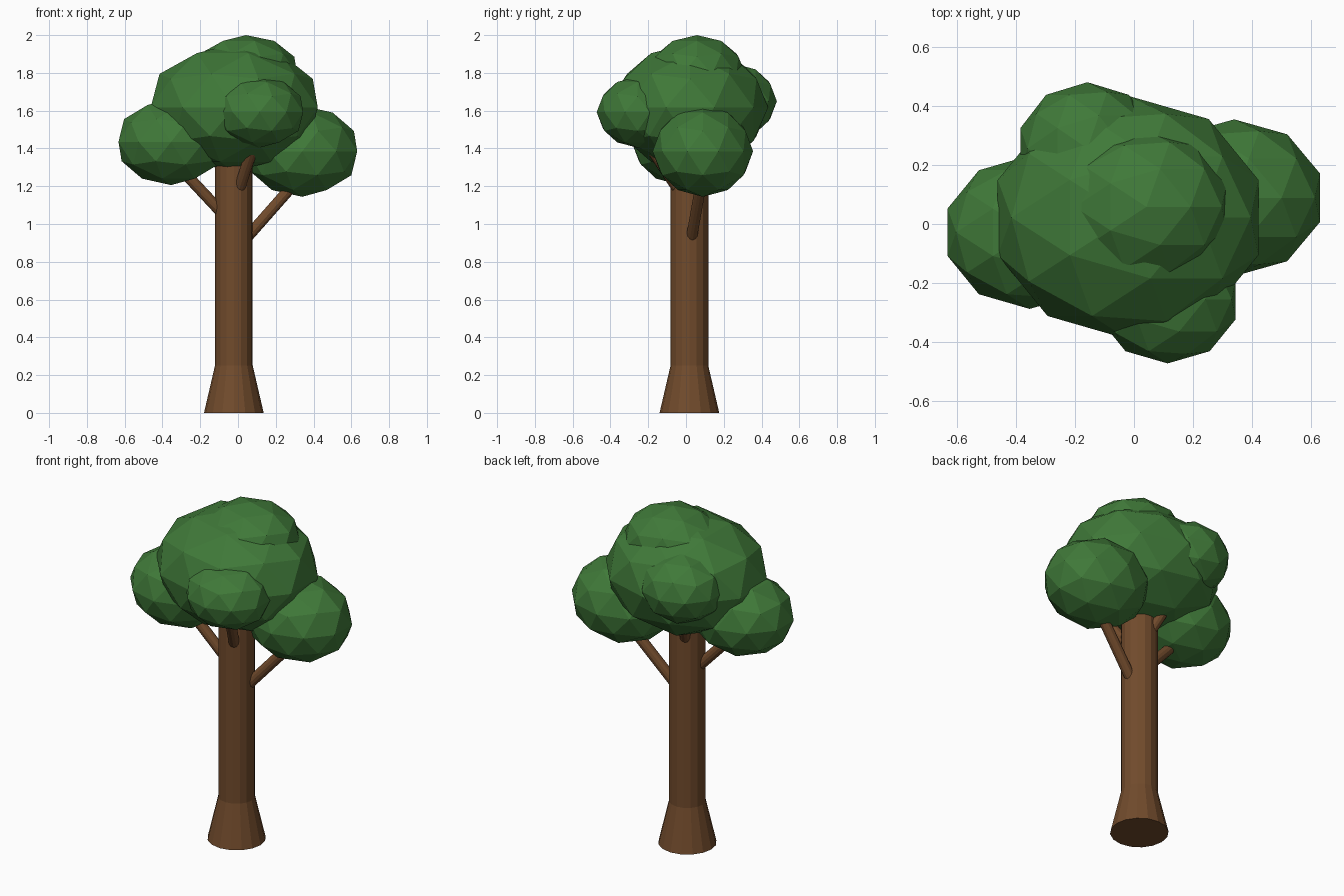
import bpy, bmesh
from mathutils import Vector, Matrix

if "Cube" in bpy.data.objects:
    bpy.data.objects.remove(bpy.data.objects["Cube"])


def material(name, color):
    m = bpy.data.materials.new(name)
    m.diffuse_color = (*color, 1)
    m.use_nodes = True
    m.node_tree.nodes["Principled BSDF"].inputs["Base Color"].default_value = m.diffuse_color
    return m


BARK = material("bark", (0.165, 0.07, 0.025))
LEAF = material("leaf", (0.05, 0.19, 0.04))


def add_object(name, bm, mat):
    mesh = bpy.data.meshes.new(name)
    bm.to_mesh(mesh)
    bm.free()
    mesh.materials.append(mat)
    obj = bpy.data.objects.new(name, mesh)
    bpy.context.collection.objects.link(obj)
    return obj


def lathe(name, center, profile, sides, mat):
    """Stack of rings (radius, z) with capped ends."""
    bm = bmesh.new()
    rings = []
    for r, z in profile:
        ring = bmesh.ops.create_circle(bm, segments=sides, radius=r,
                                       matrix=Matrix.Translation((*center, z)))
        rings.append(ring["verts"])
    for a, b in zip(rings, rings[1:]):
        for i in range(sides):
            j = (i + 1) % sides
            bm.faces.new((a[i], a[j], b[j], b[i]))
    bm.faces.new(rings[0])
    bm.faces.new(rings[-1])
    bmesh.ops.recalc_face_normals(bm, faces=bm.faces[:])
    return add_object(name, bm, mat)


def branch(name, start, end, radius=0.03):
    a, b = Vector(start), Vector(end)
    d = b - a
    m = Matrix.Translation((a + b) / 2) @ d.to_track_quat('Z', 'Y').to_matrix().to_4x4()
    bm = bmesh.new()
    bmesh.ops.create_cone(bm, cap_ends=True, segments=12, radius1=radius,
                          radius2=radius, depth=d.length, matrix=m)
    return add_object(name, bm, BARK)


def leaf_clump(name, center, size):
    m = Matrix.Translation(center) @ Matrix.Diagonal((*size, 1))
    bm = bmesh.new()
    bmesh.ops.create_icosphere(bm, subdivisions=2, radius=1, matrix=m)
    return add_object(name, bm, LEAF)


# Trunk with flared foot
lathe("trunk", (-0.022, 0.018), [(0.158, 0), (0.1, 0.25), (0.1, 1.5)], 16, BARK)

# Branches reaching into the clumps
branch("right_branch", (0.0, 0.02, 0.875), (0.30, 0.08, 1.215))
branch("left_branch", (-0.03, 0.015, 1.0), (-0.32, -0.02, 1.31))
branch("front_branch", (-0.005, -0.02, 1.15), (0.09, -0.21, 1.44))
branch("back_branch", (-0.03, 0.04, 1.175), (-0.13, 0.22, 1.475))

# Faceted foliage
leaf_clump("main_foliage", (-0.02, 0.022, 1.617), (0.465, 0.413, 0.338))
leaf_clump("top_foliage", (0.042, 0.058, 1.793), (0.286, 0.258, 0.207))
leaf_clump("right_foliage", (0.34, 0.089, 1.385), (0.306, 0.266, 0.241))
leaf_clump("left_foliage", (-0.354, -0.028, 1.435), (0.293, 0.26, 0.229))
leaf_clump("front_foliage", (0.114, -0.256, 1.592), (0.243, 0.217, 0.188))
leaf_clump("back_foliage", (-0.158, 0.256, 1.65), (0.239, 0.225, 0.198))
